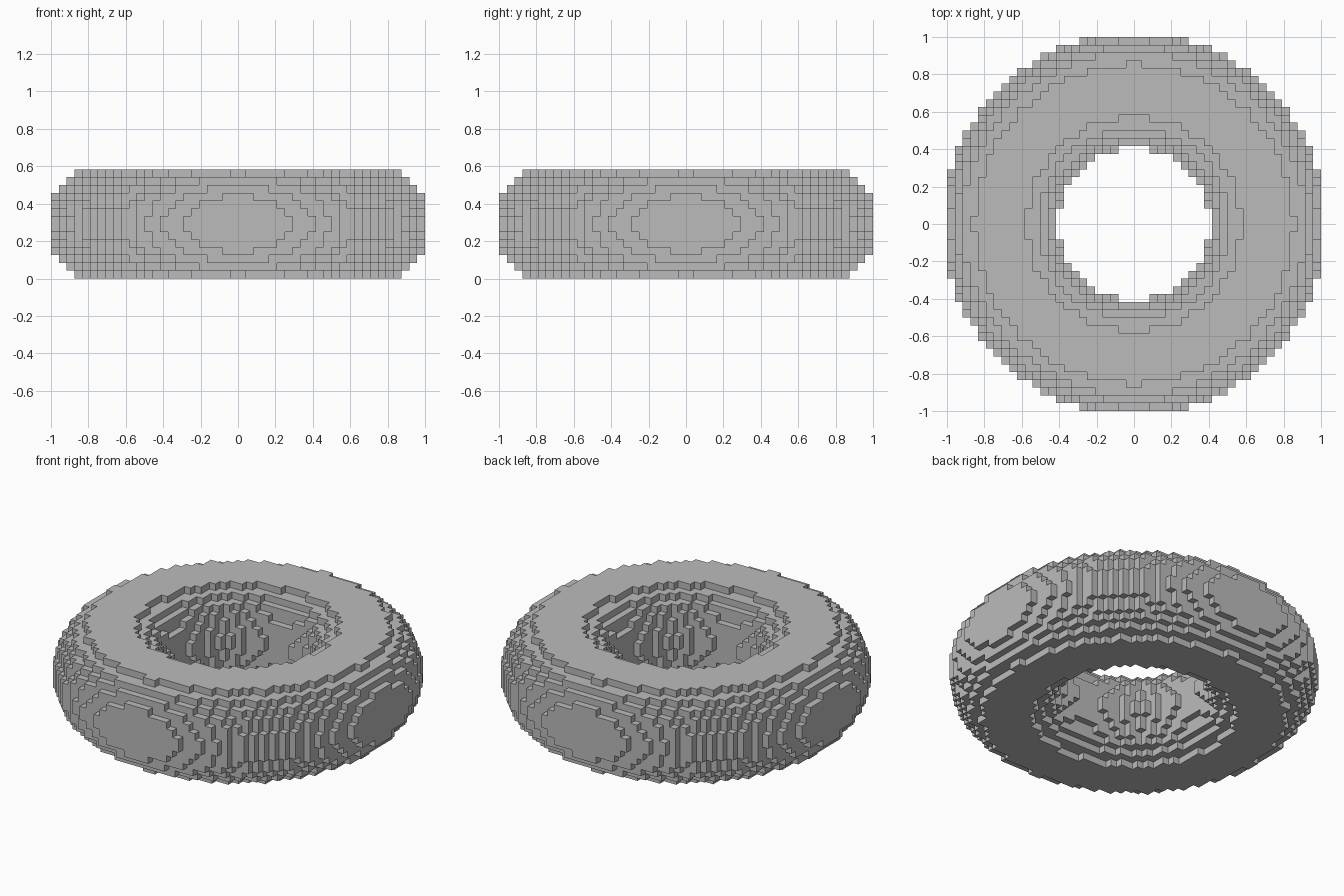
import bpy
import bmesh
import math
from mathutils import Vector

cube = bpy.data.objects.get("Cube")
if cube:
    bpy.data.objects.remove(cube, do_unlink=True)

# Block grid: 48 x 48 x 14 blocks, ring radii measured in blocks
HALF, HALF_H = 24, 7
BLOCK = 1.0 / HALF
RING_R, TUBE_R = 17.12, 7.337


def filled(i, j, k):
    """True if the centre of block (i, j, k) lies inside the ring."""
    x, y, z = i + 0.5, j + 0.5, k + 0.5
    return (math.hypot(x, y) - RING_R) ** 2 + z * z <= TUBE_R ** 2


# Plain grey material
grey = bpy.data.materials.new("plain grey")
grey.use_nodes = True
colour = (0.5, 0.5, 0.5, 1.0)
grey.diffuse_color = colour
bsdf = next(n for n in grey.node_tree.nodes if n.type == 'BSDF_PRINCIPLED')
bsdf.inputs["Base Color"].default_value = colour

# Blocky ring: keep only the block sides that touch empty space
bm = bmesh.new()
corners = {}


def corner(p):
    key = tuple(round(c) for c in p)
    if key not in corners:
        x, y, z = key
        corners[key] = bm.verts.new((x * BLOCK, y * BLOCK, (z + HALF_H) * BLOCK))
    return corners[key]


def add_side(cell, axis, sign):
    """Add the outward square of a block on the given axis and side."""
    normal, u, v = Vector(), Vector(), Vector()
    normal[axis] = sign * 0.5
    u[(axis + 1) % 3] = 0.5
    v[(axis + 2) % 3] = 0.5 * sign
    mid = Vector(cell) + Vector((0.5, 0.5, 0.5)) + normal
    bm.faces.new([corner(mid + a * u + b * v)
                  for a, b in ((-1, -1), (1, -1), (1, 1), (-1, 1))])


for i in range(-HALF, HALF):
    for j in range(-HALF, HALF):
        for k in range(-HALF_H, HALF_H):
            if not filled(i, j, k):
                continue
            for axis in range(3):
                for sign in (-1, 1):
                    near = [i, j, k]
                    near[axis] += sign
                    if not filled(*near):
                        add_side((i, j, k), axis, sign)

mesh = bpy.data.meshes.new("block_ring")
bm.to_mesh(mesh)
bm.free()
mesh.materials.append(grey)
ring = bpy.data.objects.new("block_ring", mesh)
bpy.context.collection.objects.link(ring)
